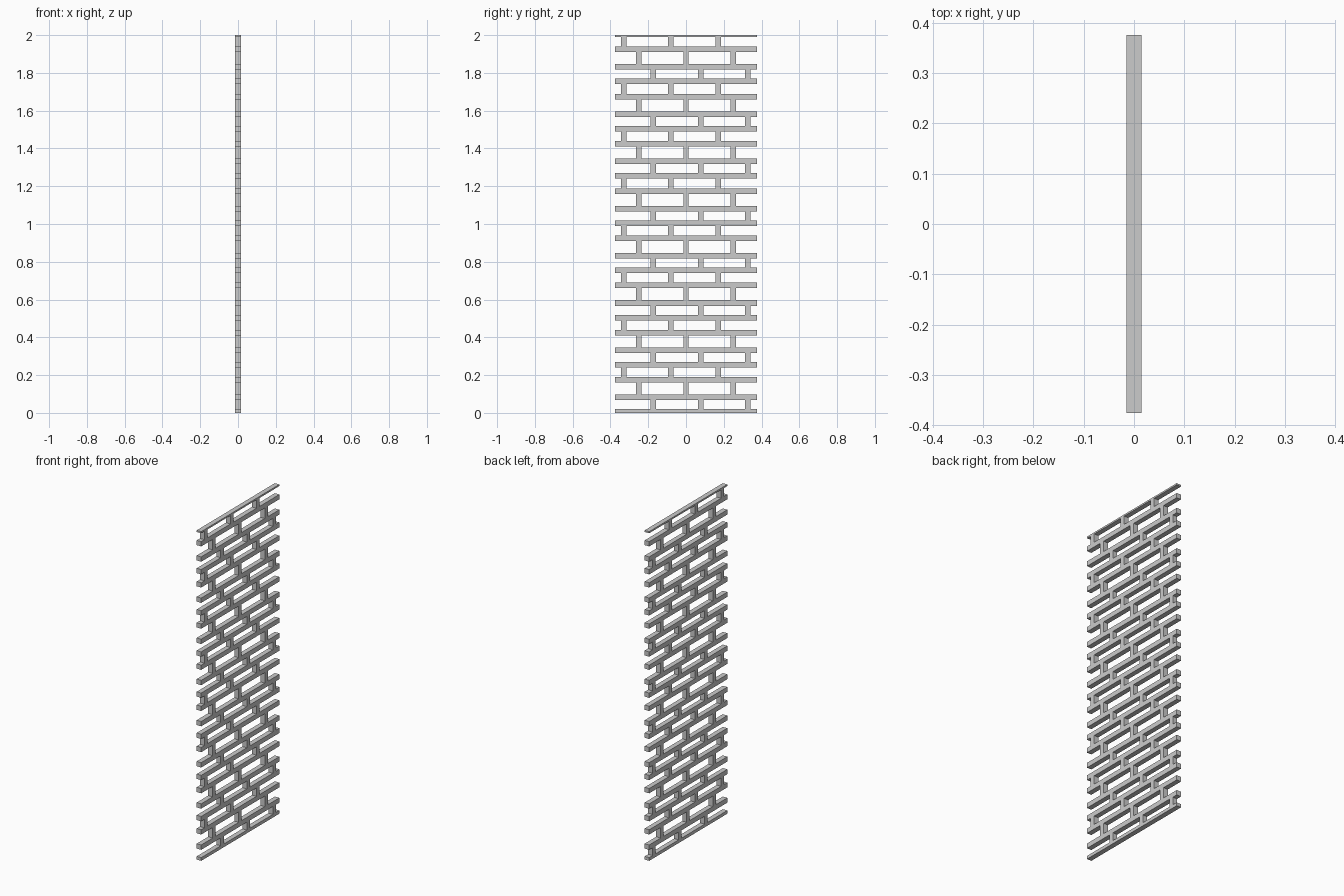
import bpy, bmesh

if "Cube" in bpy.data.objects:
    bpy.data.objects.remove(bpy.data.objects["Cube"])

HALF_W, HEIGHT, DEPTH = 0.375, 2.0, 0.03
BAR, PITCH = 0.029, 0.25
# one repeat: rail bottom, rail top, centre of a post in the row above that rail
COURSES = [(-0.01, 0.0195, 0.0775), (0.067, 0.0965, 0.0), (0.16, 0.189, -0.0795)]


def posts(centre):
    """Left and right edges of the three posts in a row."""
    found = [centre + PITCH * i for i in range(-2, 3)]
    return [(c - BAR / 2, c + BAR / 2) for c in found if abs(c) < HALF_W - BAR / 2]


# Columns shared by all rows so the rails and posts weld into one sheet
cuts = sorted({-HALF_W, HALF_W} | {e for c in COURSES for p in posts(c[2]) for e in p})

bm = bmesh.new()


def add_cell(y0, y1, z0, z1):
    corners = ((y0, z0), (y1, z0), (y1, z1), (y0, z1))
    bm.faces.new([bm.verts.new((0, y, z)) for y, z in corners])


levels = []
for k in range(9):
    for low, high, centre in COURSES:
        z0, z1 = max(0.0, low + k * PITCH), min(HEIGHT, high + k * PITCH)
        if z0 < HEIGHT:
            levels.append((z0, z1, centre))

for i, (z0, z1, centre) in enumerate(levels):
    # Horizontal rail
    for y0, y1 in zip(cuts, cuts[1:]):
        add_cell(y0, y1, z0, z1)
    # Posts up to the next rail
    if i + 1 < len(levels):
        for y0, y1 in posts(centre):
            add_cell(y0, y1, z1, levels[i + 1][0])

bmesh.ops.remove_doubles(bm, verts=bm.verts, dist=0.0002)
bmesh.ops.recalc_face_normals(bm, faces=bm.faces)

mesh = bpy.data.meshes.new("brick_lattice_panel")
bm.to_mesh(mesh)
bm.free()
panel = bpy.data.objects.new("brick_lattice_panel", mesh)
bpy.context.collection.objects.link(panel)

# Panel thickness
solid = panel.modifiers.new("thickness", 'SOLIDIFY')
solid.thickness = DEPTH
solid.offset = 0
